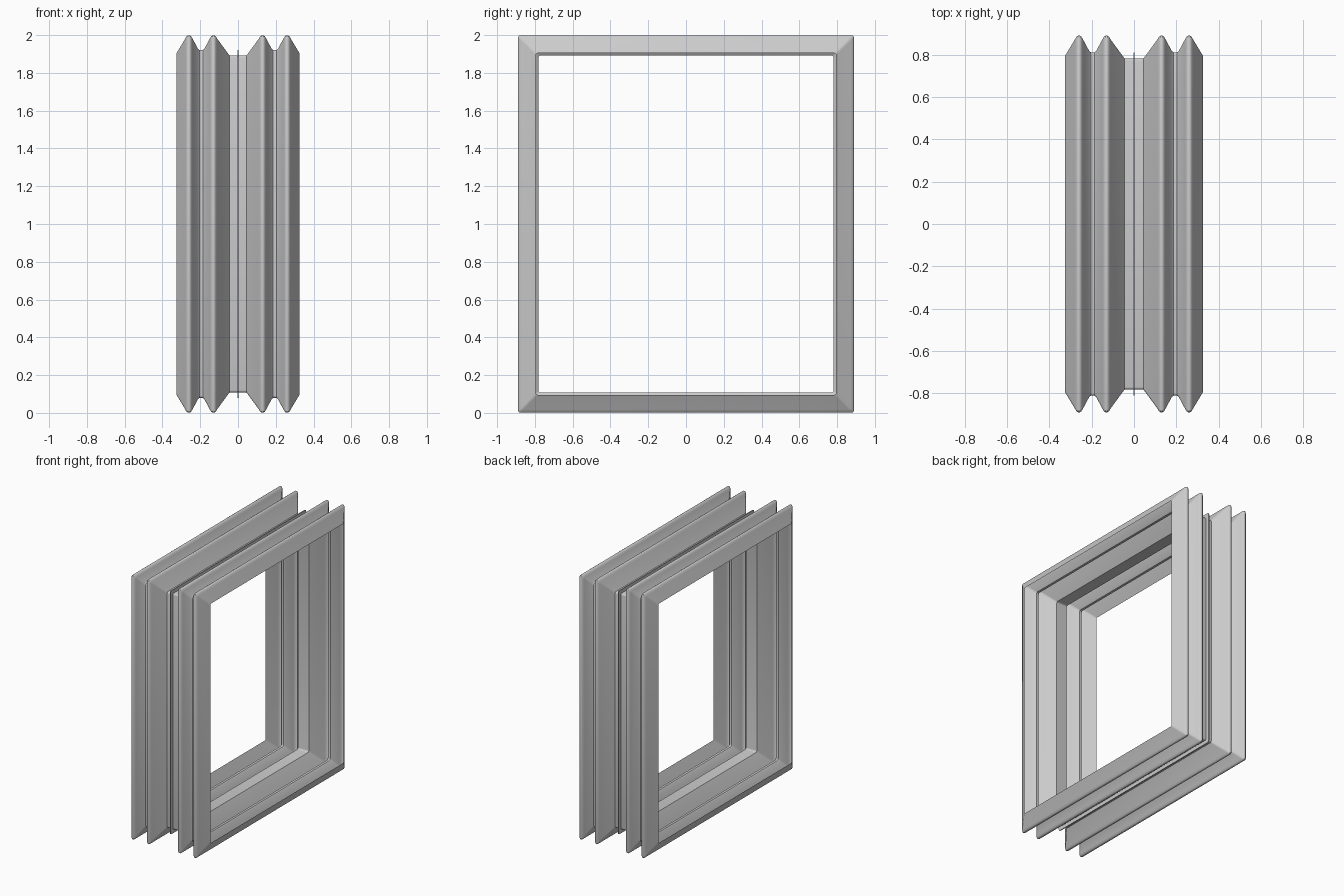
import bpy, bmesh, math

if "Cube" in bpy.data.objects:
    bpy.data.objects.remove(bpy.data.objects["Cube"])

HALF_Y, HALF_Z, MID_Z = 0.89, 1.0, 1.0


def frame_loop(bm, x, depth, r=0.012, seg=3):
    """Rounded rectangle of vertices at x, inset by depth from the outer size."""
    a, b = HALF_Y - depth - r, HALF_Z - depth - r
    verts = []
    for i, (sy, sz) in enumerate([(1, 1), (-1, 1), (-1, -1), (1, -1)]):
        for k in range(seg + 1):
            t = math.pi / 2 * (i + k / seg)
            verts.append(bm.verts.new((x, sy * a + r * math.cos(t),
                                       MID_Z + sz * b + r * math.sin(t))))
    return verts


def sweep_frame(name, profile, closed=False):
    """Sweep an (x, depth) profile round the rectangular frame."""
    bm = bmesh.new()
    loops = [frame_loop(bm, x, d) for x, d in profile]
    pairs = list(zip(loops, loops[1:]))
    if closed:
        pairs.append((loops[-1], loops[0]))
    for p, q in pairs:
        n = len(p)
        for i in range(n):
            j = (i + 1) % n
            bm.faces.new((p[i], p[j], q[j], q[i]))
    if closed:
        bmesh.ops.recalc_face_normals(bm, faces=bm.faces)
    else:
        bm.normal_update()
        top = max(bm.faces, key=lambda f: f.calc_center_median().z)
        if top.normal.z < 0:
            bmesh.ops.reverse_faces(bm, faces=bm.faces)
    me = bpy.data.meshes.new(name)
    bm.to_mesh(me)
    bm.free()
    ob = bpy.data.objects.new(name, me)
    bpy.context.collection.objects.link(ob)
    bpy.ops.object.select_all(action='DESELECT')
    ob.select_set(True)
    bpy.context.view_layer.objects.active = ob
    bpy.ops.object.shade_smooth_by_angle(angle=math.radians(40))
    return ob


# Folded bellows sheets: two rounded pleats on each side of the centre
peak = [(-0.019, 0.018), (-0.012, 0.006), (-0.005, 0.001),
        (0.005, 0.001), (0.012, 0.006), (0.019, 0.018)]
valley = [(0.178, 0.072), (0.186, 0.079), (0.204, 0.079), (0.212, 0.072)]
pleats = ([(0.045, 0.108)] + [(0.13 + x, d) for x, d in peak] + valley
          + [(0.26 + x, d) for x, d in peak] + [(0.325, 0.095)])
sweep_frame("right_bellows", pleats)
sweep_frame("left_bellows", [(-x, d) for x, d in pleats])

# Flat band joining the two bellows
sweep_frame("centre_band", [(-0.045, 0.108), (0.045, 0.108)])

# Thin plate standing proud of the band
sweep_frame("centre_plate", [(-0.003, 0.108), (-0.003, 0.08),
                             (0.003, 0.08), (0.003, 0.108)], closed=True)
